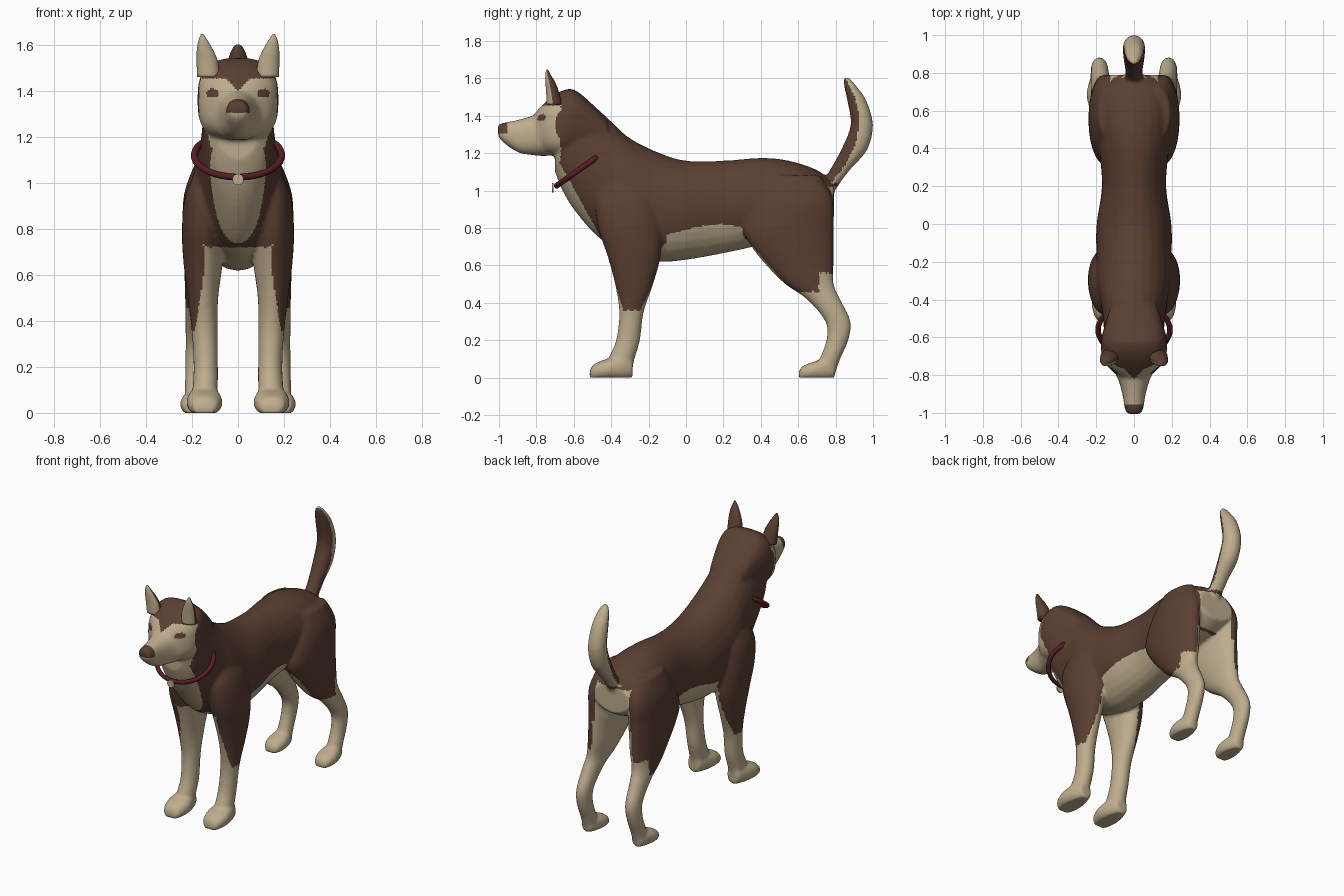
import bpy
import bmesh
from math import cos, sin, pi, radians, copysign
from mathutils import Vector

if "Cube" in bpy.data.objects:
    bpy.data.objects.remove(bpy.data.objects["Cube"], do_unlink=True)


def make_material(name, rgb):
    mat = bpy.data.materials.new(name)
    mat.use_nodes = True
    mat.diffuse_color = (*rgb, 1)
    shader = mat.node_tree.nodes["Principled BSDF"]
    shader.inputs["Base Color"].default_value = (*rgb, 1)
    shader.inputs["Roughness"].default_value = 0.9
    return mat


BROWN = make_material("dark brown coat", (0.105, 0.05, 0.032))
CREAM = make_material("cream coat", (0.52, 0.42, 0.27))
RED = make_material("dark red collar", (0.1, 0.012, 0.018))


def smooth_stations(stations, steps=4):
    """Catmull-Rom interpolation between section rows."""
    rows = [Vector(s) for s in stations]
    result = []
    for i in range(len(rows) - 1):
        a, b = rows[max(i - 1, 0)], rows[i]
        c, d = rows[i + 1], rows[min(i + 2, len(rows) - 1)]
        for k in range(steps):
            t = k / steps
            result.append(b + (c - a) * t / 2
                          + (a * 2 - b * 5 + c * 4 - d) * t * t / 2
                          + (b * 3 - a - c * 3 + d) * t ** 3 / 2)
    return result + [rows[-1]]


def loft(bm, axis, stations, centre=0, side=1, box=1.0, sides=28):
    """Rows: (position along axis, low, high, half width[, x centre])."""
    rings = []
    for row in smooth_stations(stations):
        pos, low, high, half = row[:4]
        x0 = row[4] if len(row) > 4 else centre
        ring = []
        for k in range(sides):
            a = 2 * pi * k / sides
            u = copysign(abs(cos(a)) ** box, cos(a))
            w = copysign(abs(sin(a)) ** box, sin(a))
            x = side * (x0 + half * u)
            other = (low + high) / 2 + (high - low) / 2 * w
            ring.append(bm.verts.new((x, pos, other) if axis == "y" else (x, other, pos)))
        rings.append(ring)
    faces = [bm.faces.new(rings[0]), bm.faces.new(rings[-1])]
    for r, s in zip(rings, rings[1:]):
        for k in range(sides):
            j = (k + 1) % sides
            faces.append(bm.faces.new((r[k], r[j], s[j], s[k])))
    bmesh.ops.recalc_face_normals(bm, faces=faces)


def add_object(name, bm, materials):
    mesh = bpy.data.meshes.new(name)
    bm.to_mesh(mesh)
    bm.free()
    obj = bpy.data.objects.new(name, mesh)
    bpy.context.collection.objects.link(obj)
    for mat in materials:
        mesh.materials.append(mat)
    return obj


# Torso with neck, boxy skull, muzzle and upright tail
torso = [(-.70, 1.10, 1.40, .10), (-.66, 1.0, 1.5, .14), (-.6, .9, 1.52, .155),
         (-.5, .78, 1.46, .165), (-.4, .7, 1.37, .18), (-.3, .66, 1.28, .2),
         (-.15, .62, 1.205, .2), (0, .63, 1.16, .198), (.2, .665, 1.16, .17),
         (.4, .71, 1.175, .185), (.55, .76, 1.16, .2), (.7, .8, 1.11, .19),
         (.79, .85, 1.04, .13)]
skull = [(-.81, 1.24, 1.41, .07), (-.77, 1.21, 1.455, .125), (-.72, 1.19, 1.5, .162),
         (-.66, 1.18, 1.535, .176), (-.6, 1.2, 1.54, .172), (-.52, 1.22, 1.48, .15),
         (-.42, 1.2, 1.38, .12)]
muzzle = [(-1.006, 1.3, 1.35, .03), (-.985, 1.265, 1.36, .047), (-.9, 1.205, 1.378, .062),
          (-.82, 1.19, 1.4, .085), (-.76, 1.185, 1.42, .12), (-.7, 1.19, 1.42, .14)]
tail = [(.97, .7, .78, .03), (1.05, .735, .83, .045), (1.12, .775, .885, .048),
        (1.22, .83, .97, .058), (1.35, .88, 1.0, .058), (1.48, .862, .965, .052),
        (1.56, .845, .91, .038), (1.605, .84, .87, .016)]

# Legs and paws, listed for the left side
front_leg = [(1.08, -.42, -.22, .05, .12), (.95, -.48, -.16, .08, .148),
             (.8, -.47, -.13, .092, .152), (.65, -.42, -.135, .085, .152),
             (.5, -.38, -.175, .066, .152), (.35, -.357, -.226, .056, .145),
             (.2, -.374, -.246, .053, .14), (.1, -.415, -.275, .055, .143),
             (.03, -.42, -.29, .05, .145)]
hind_leg = [(1.08, .45, .72, .06, .13), (.95, .38, .785, .085, .15),
            (.8, .31, .79, .093, .148), (.7, .35, .79, .086, .152),
            (.6, .43, .79, .076, .157), (.5, .53, .79, .062, .168),
            (.42, .645, .825, .053, .176), (.3, .745, .88, .046, .182),
            (.2, .75, .868, .044, .185), (.1, .715, .825, .046, .185),
            (.03, .7, .8, .045, .185)]
paw = [(0, -.01, .035, .035), (.02, -.01, .07, .06), (.09, -.01, .1, .078),
       (.17, -.01, .12, .064), (.23, 0, .1, .04)]

bm = bmesh.new()
loft(bm, "y", torso)
loft(bm, "y", skull, box=0.72)
loft(bm, "y", muzzle, box=0.85)
loft(bm, "z", tail)
for side in (-1, 1):
    loft(bm, "z", front_leg, side=side)
    loft(bm, "z", hind_leg, side=side)
    for start, x0, scale in ((-.515, .146, 1), (.603, .186, .84)):
        rows = [(start + y * scale, low, high * scale, half * scale)
                for y, low, high, half in paw]
        loft(bm, "y", rows, centre=x0, side=side, box=0.85)
body = add_object("dog_body", bm, (BROWN, CREAM))

# Fuse the parts into one smooth skin
remesh = body.modifiers.new("fuse", "REMESH")
remesh.mode = "VOXEL"
remesh.voxel_size = 0.01
soften = body.modifiers.new("soften", "SMOOTH")
soften.factor = 0.5
soften.iterations = 7
bpy.context.view_layer.update()
fused = bpy.data.meshes.new_from_object(
    body.evaluated_get(bpy.context.evaluated_depsgraph_get()))
body.modifiers.clear()
body.data = fused
fused.materials.clear()
fused.materials.append(BROWN)
fused.materials.append(CREAM)
for v in fused.vertices:
    v.co.z = max(v.co.z, 0)


def is_cream(c, n):
    """Coat pattern by body region."""
    x, y, z = abs(c.x), c.y, c.z
    inner = n.x * copysign(1, c.x) < -0.2 and z < 0.75
    if z > 1.04 and y > 0.76:                         # tail
        return y > 0.925 - 1.4 * (z - 1.37) ** 2
    if y < -0.67 and z > 1.15:                        # face
        eye = ((x - .11) / .028) ** 2 + ((z - 1.39) / .021) ** 2 < 1
        nose = y < -0.955 and z > 1.305
        return not eye and not nose and x < 0.168 and z < 1.4 + min(x, 0.055)
    if z > 0.72 and y < -0.44 - (z - 0.72) * 0.55:    # throat and chest
        return x < 0.15
    if y > 0.71:                                      # rump and hocks
        return z < 0.56 or inner or (x < 0.125 and z < 1.02)
    if y > 0.3:                                       # thighs
        return z < 0.46 or inner or (z < 0.8 and (y < 0.27 + (0.8 - z) * 0.875 or x < 0.1))
    if y > -0.1:                                      # belly
        return z < 0.79 + 0.03 * sin(y * 9)
    return z < 0.36 or (z < 0.72 and x < 0.15 + max(0, 0.6 - z) * 0.15)


for p in fused.polygons:
    p.use_smooth = True
    p.material_index = int(is_cream(p.center, p.normal))

# Pointed ears with pale fronts
ear = [(1.46, -.745, -.66, .05, .128), (1.53, -.748, -.68, .046, .134),
       (1.58, -.752, -.7, .035, .144), (1.62, -.752, -.724, .02, .152),
       (1.647, -.747, -.737, .005, .156)]
bm = bmesh.new()
for side in (-1, 1):
    loft(bm, "z", ear, side=side)
ears = add_object("ears", bm, (BROWN, CREAM))
for p in ears.data.polygons:
    p.use_smooth = True
    p.material_index = int(p.normal.y < -0.3)

# Collar ring sloping down to the chest, with a round tag
bpy.ops.mesh.primitive_torus_add(major_radius=0.19, minor_radius=0.015,
                                 major_segments=48, minor_segments=12,
                                 location=(0, -0.56, 1.12),
                                 rotation=(radians(35.5), 0, 0))
collar = bpy.context.object
collar.name = "collar"
collar.scale.y = 0.86
collar.data.materials.append(RED)
bpy.ops.object.shade_smooth()

bpy.ops.mesh.primitive_cylinder_add(vertices=24, radius=0.025, depth=0.008,
                                    location=(0, -0.713, 1.015),
                                    rotation=(radians(90), 0, 0))
tag = bpy.context.object
tag.name = "collar_tag"
tag.data.materials.append(CREAM)
bpy.ops.object.shade_smooth_by_angle()
